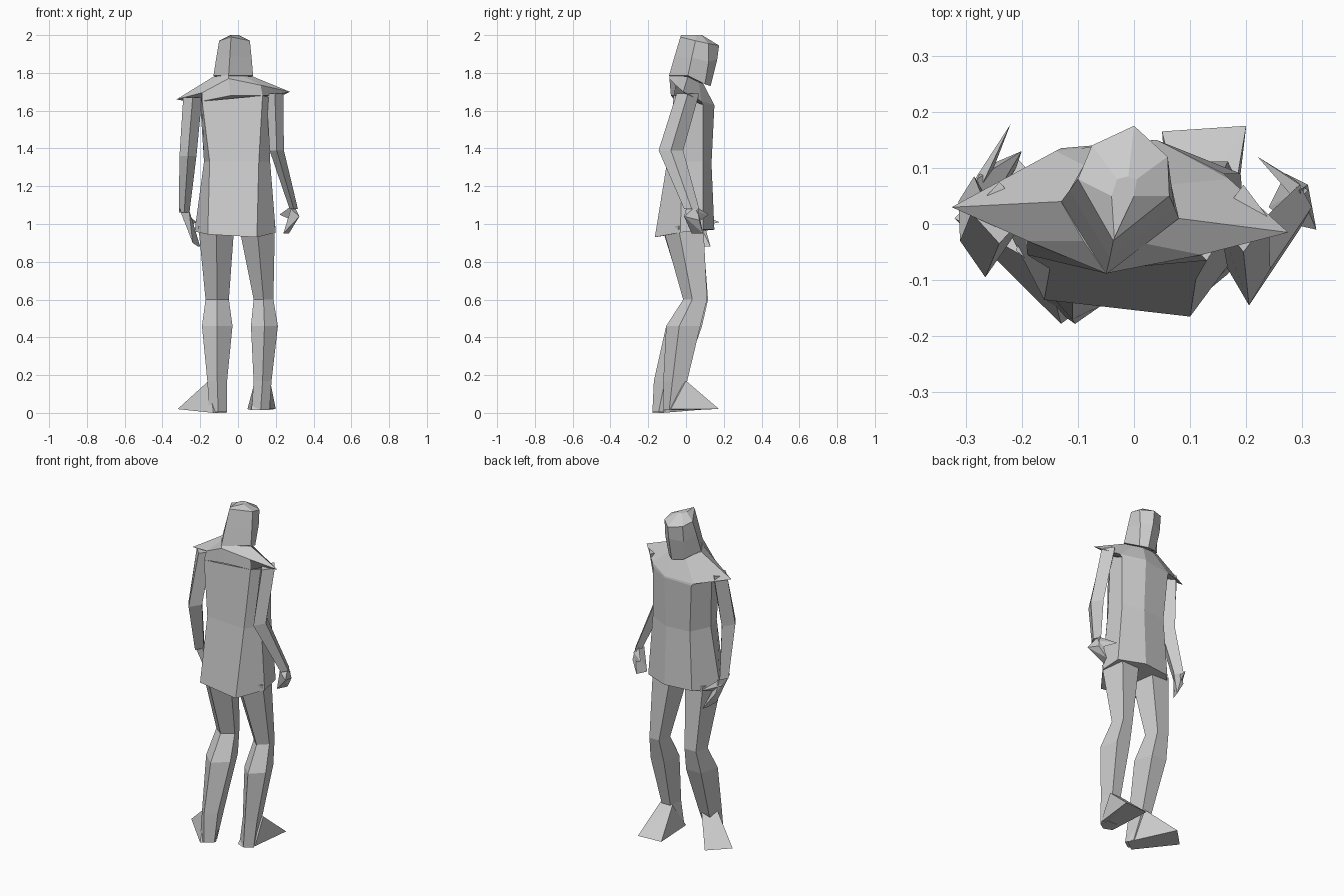
import bpy, bmesh
from math import sin, cos, pi


def finish(name, bm):
    bmesh.ops.recalc_face_normals(bm, faces=bm.faces[:])
    me = bpy.data.meshes.new(name)
    bm.to_mesh(me)
    bm.free()
    bpy.context.collection.objects.link(bpy.data.objects.new(name, me))


def loft(name, rings):
    """Skin a stack of equal-length rings and cap both ends."""
    bm = bmesh.new()
    vs = [[bm.verts.new(p) for p in r] for r in rings]
    n = len(vs[0])
    for a, b in zip(vs, vs[1:]):
        for i in range(n):
            j = (i + 1) % n
            bm.faces.new((a[i], a[j], b[j], b[i]))
    for r in (vs[0], vs[-1]):
        c = bm.verts.new([sum(v.co[k] for v in r) / n for k in range(3)])
        for i in range(n):
            bm.faces.new((r[i], r[(i + 1) % n], c))
    finish(name, bm)


def limb(name, stations, sides):
    """Faceted tube through stations (x, y, z, x radius, y radius)."""
    loft(name, [[(x + rx * sin(2 * pi * i / sides), y - ry * cos(2 * pi * i / sides), z)
                 for i in range(sides)] for x, y, z, rx, ry in stations])


def hull(name, pts):
    bm = bmesh.new()
    for p in pts:
        bm.verts.new(p)
    res = bmesh.ops.convex_hull(bm, input=bm.verts[:])
    inner = [g for g in res["geom_interior"] if isinstance(g, bmesh.types.BMVert)]
    bmesh.ops.delete(bm, geom=inner, context='VERTS')
    finish(name, bm)


# Jacket: hem, waist, chest
loft("jacket", [
    [(-.16, -.135, .945), (.10, -.165, .93), (.20, -.03, .955), (.19, .09, .97),
     (.04, .15, .97), (-.13, .13, .97), (-.23, .0, .96)],
    [(-.15, -.08, 1.33), (.11, -.10, 1.33), (.17, -.02, 1.33), (.16, .09, 1.33),
     (.04, .135, 1.32), (-.11, .12, 1.32), (-.18, .02, 1.33)],
    [(-.19, -.055, 1.65), (.13, -.065, 1.68), (.17, .0, 1.67), (.16, .09, 1.63),
     (.04, .15, 1.62), (-.13, .135, 1.61), (-.2, .04, 1.64)]])

# Pointed shoulder cape rising to the neck
loft("shoulder_cape", [
    [(-.19, -.055, 1.65), (-.04, -.08, 1.68), (.13, -.065, 1.68), (.17, .0, 1.68),
     (.16, .09, 1.63), (.04, .15, 1.62), (-.13, .135, 1.61), (-.2, .04, 1.65)],
    [(-.19, -.03, 1.695), (-.05, -.088, 1.77), (.12, -.055, 1.735), (.275, -.015, 1.70),
     (.17, .08, 1.65), (.04, .15, 1.63), (-.14, .13, 1.62), (-.325, .03, 1.66)],
    [(-.09, -.03, 1.785), (-.05, -.088, 1.79), (.02, -.035, 1.785), (.08, .01, 1.78),
     (.055, .07, 1.75), (.01, .09, 1.745), (-.06, .09, 1.745), (-.13, .04, 1.78)]])

# Head: jaw, cheeks, brow, crown
loft("head", [
    [(-.05, -.09, 1.785), (.08, .01, 1.785), (.045, .10, 1.74),
     (.005, .13, 1.73), (-.06, .11, 1.74), (-.13, .04, 1.785)],
    [(-.043, -.06, 1.89), (.072, .03, 1.88), (.055, .12, 1.86),
     (.0, .165, 1.87), (-.075, .13, 1.86), (-.115, .06, 1.88)],
    [(-.037, -.03, 1.99), (.063, .05, 1.97), (.06, .12, 1.955),
     (.0, .175, 1.945), (-.075, .14, 1.955), (-.10, .08, 1.97)],
    [(-.035, -.025, 2.0), (.0, .05, 2.0), (.005, .08, 2.0),
     (-.01, .085, 2.0), (-.03, .08, 2.0), (-.04, .05, 2.0)]])

# Legs
limb("left_leg", [(-.115, -.01, .99, .10, .12), (-.11, .06, .60, .065, .07),
                  (-.11, .0, .46, .085, .105), (-.11, -.085, .17, .055, .085),
                  (-.105, -.13, .005, .05, .048)], 5)
limb("right_leg", [(.10, -.005, .99, .10, .12), (.135, .055, .60, .055, .07),
                   (.14, -.005, .46, .075, .10), (.13, -.05, .17, .05, .07),
                   (.12, -.075, .015, .05, .045)], 5)

# Feet
hull("left_foot", [(-.15, -.15, .01), (-.13, -.178, 0), (-.06, -.125, 0),
                   (-.32, .01, .02), (-.21, .12, .02), (-.155, -.08, .17), (-.09, -.02, .17)])
hull("right_foot", [(.07, -.10, .015), (.12, -.12, .015), (.17, -.08, .02),
                    (.05, .165, .02), (.2, .175, .02), (.09, .0, .17), (.17, .0, .17)])

# Arms
limb("left_arm", [(-.24, .02, 1.67, .05, .055), (-.265, -.03, 1.36, .045, .065),
                  (-.285, .04, 1.06, .028, .045)], 4)
limb("right_arm", [(.195, .01, 1.69, .045, .06), (.205, -.08, 1.39, .038, .065),
                   (.295, .03, 1.08, .022, .04)], 4)

# Hands and thumbs
hull("left_hand", [(-.31, .02, 1.08), (-.26, .03, 1.08), (-.28, .08, 1.06),
                   (-.27, .1, .98), (-.24, .05, .9), (-.21, .1, .88), (-.2, .13, .88)])
hull("left_thumb", [(-.28, .05, 1.06), (-.29, .07, 1.02), (-.25, .1, .99), (-.22, .178, 1.01)])
hull("right_hand", [(.28, .0, 1.08), (.295, .06, 1.1), (.325, -.01, 1.04),
                    (.31, .07, 1.02), (.24, .03, .95), (.27, .09, .95)])
hull("right_thumb", [(.29, .04, 1.1), (.31, .06, 1.06), (.285, .08, 1.02), (.22, .12, 1.05)])
